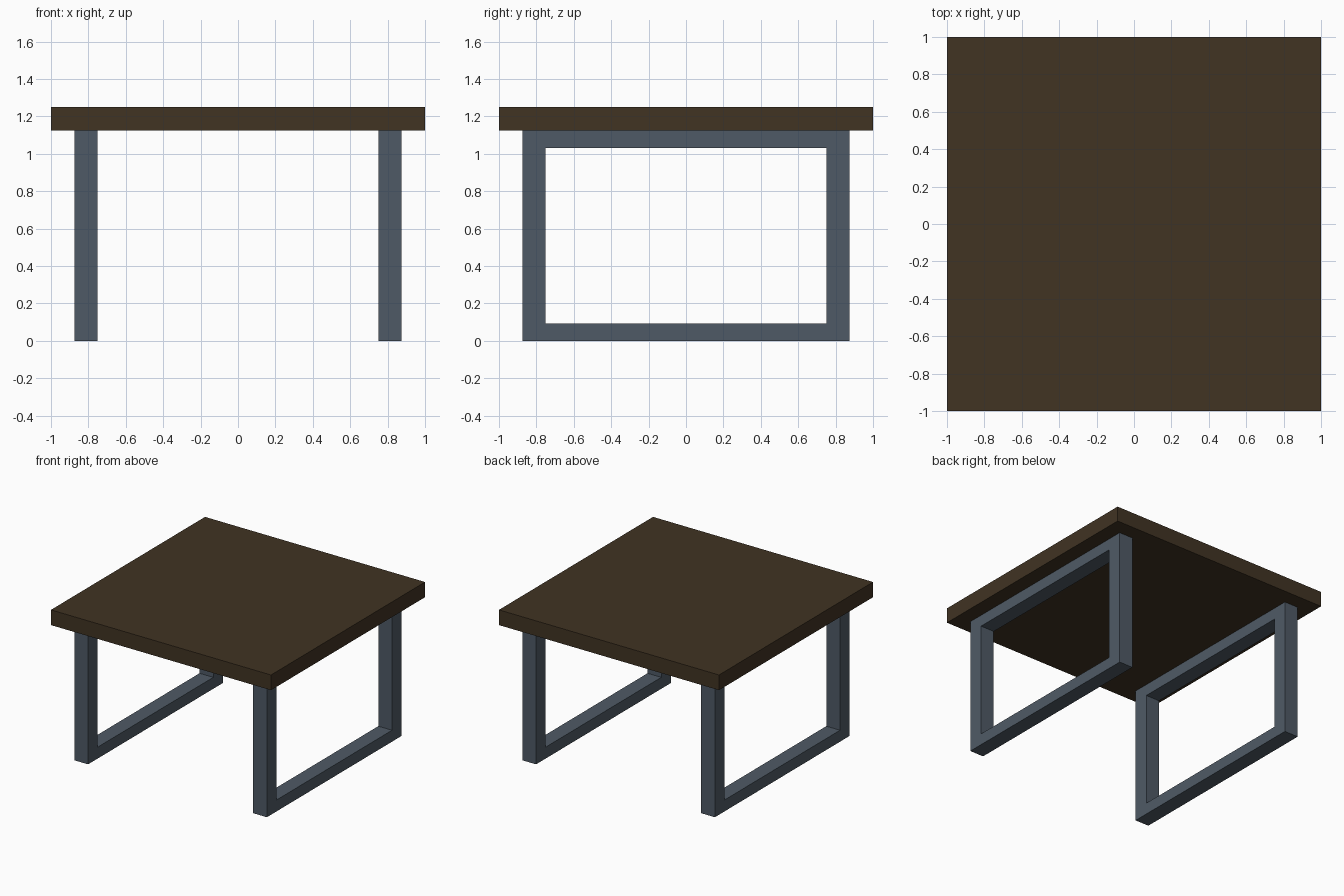
import bpy
import bmesh

if "Cube" in bpy.data.objects:
    bpy.data.objects.remove(bpy.data.objects["Cube"])


def material(name, color):
    mat = bpy.data.materials.new(name)
    mat.diffuse_color = (*color, 1.0)
    mat.use_nodes = True
    mat.node_tree.nodes["Principled BSDF"].inputs["Base Color"].default_value = mat.diffuse_color
    return mat


wood = material("dark wood", (0.052, 0.033, 0.0165))
steel = material("blue grey steel", (0.078, 0.102, 0.132))


def add_object(name, bm, mat):
    bmesh.ops.recalc_face_normals(bm, faces=bm.faces)
    mesh = bpy.data.meshes.new(name)
    bm.to_mesh(mesh)
    bm.free()
    mesh.materials.append(mat)
    obj = bpy.data.objects.new(name, mesh)
    bpy.context.collection.objects.link(obj)
    return obj


def rectangle(bm, x, y, z0, z1):
    return [bm.verts.new((x, py, pz))
            for py, pz in ((-y, z0), (y, z0), (y, z1), (-y, z1))]


def leg_frame(name, x0, x1):
    # Rectangular ring in the YZ plane, extruded along x
    bm = bmesh.new()
    outer = rectangle(bm, x0, 0.875, 0.0, 1.125)
    inner = rectangle(bm, x0, 0.75, 0.094, 1.031)
    faces = []
    for i in range(4):
        j = (i + 1) % 4
        faces.append(bm.faces.new((outer[i], outer[j], inner[j], inner[i])))
    ext = bmesh.ops.extrude_face_region(bm, geom=faces, use_keep_orig=True)
    moved = [g for g in ext["geom"] if isinstance(g, bmesh.types.BMVert)]
    bmesh.ops.translate(bm, verts=moved, vec=(x1 - x0, 0, 0))
    return add_object(name, bm, steel)


# Square table top
bm = bmesh.new()
bmesh.ops.create_cube(bm, size=1.0)
bmesh.ops.scale(bm, verts=bm.verts, vec=(2.0, 2.0, 0.125))
bmesh.ops.translate(bm, verts=bm.verts, vec=(0, 0, 1.1875))
add_object("table_top", bm, wood)

# Open leg frames on both sides
leg_frame("left_leg_frame", -0.875, -0.75)
leg_frame("right_leg_frame", 0.75, 0.875)
